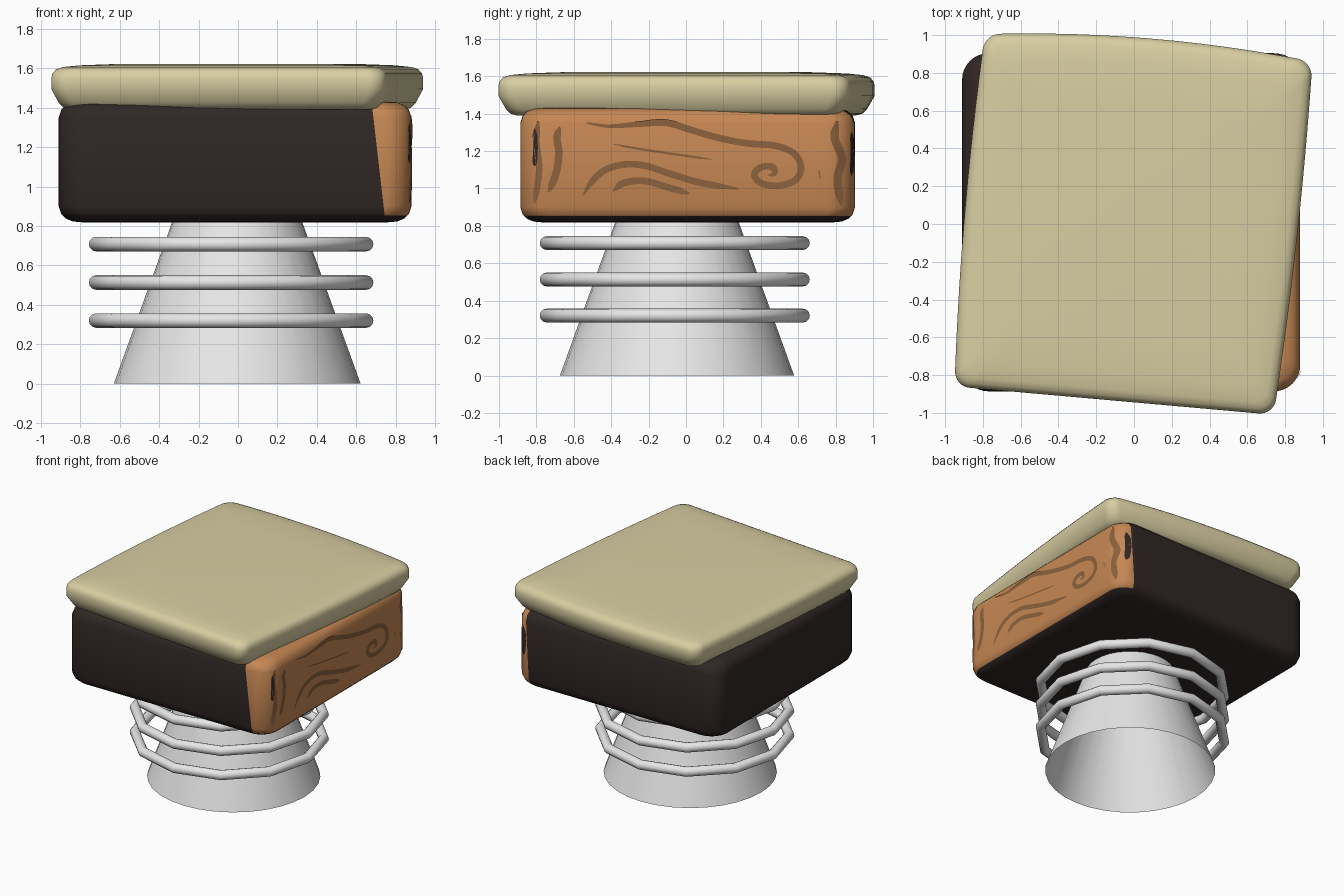
import bpy, bmesh, math
from mathutils import Vector

if "Cube" in bpy.data.objects:
    bpy.data.objects.remove(bpy.data.objects["Cube"])


def material(name, rgb):
    m = bpy.data.materials.new(name)
    m.diffuse_color = (*rgb, 1)
    m.use_nodes = True
    m.node_tree.nodes["Principled BSDF"].inputs["Base Color"].default_value = m.diffuse_color
    return m


CREAM = material("cream", (0.69, 0.62, 0.36))
DARK = material("dark brown", (0.029, 0.02, 0.018))
WOOD = material("orange wood", (0.57, 0.245, 0.088))
GRAIN = material("wood grain brown", (0.265, 0.122, 0.046))
GREY = material("light grey", (0.8, 0.8, 0.8))


def finish(name, bm, mats, angle=40):
    me = bpy.data.meshes.new(name)
    bm.to_mesh(me)
    bm.free()
    for m in mats:
        me.materials.append(m)
    ob = bpy.data.objects.new(name, me)
    bpy.context.collection.objects.link(ob)
    bpy.ops.object.select_all(action='DESELECT')
    ob.select_set(True)
    bpy.context.view_layer.objects.active = ob
    bpy.ops.object.shade_smooth_by_angle(angle=math.radians(angle))
    return ob


def rounded_outline(corners, r, bulges):
    """Counter-clockwise quad outline with rounded corners and bulging edges."""
    edges = []
    for i in range(4):
        a, b = Vector(corners[i]), Vector(corners[(i + 1) % 4])
        d = b - a
        n = Vector((d.y, -d.x)).normalized()
        t0 = r / d.length
        ts = [t0 + (1 - 2 * t0) * k / 12 for k in range(13)]
        edges.append([a + d * t + n * bulges[i] * 4 * t * (1 - t) for t in ts])
    pts = []
    for i in range(4):
        pts += edges[i]
        a, c, b = edges[i][-1], Vector(corners[(i + 1) % 4]), edges[(i + 1) % 4][0]
        for k in range(1, 8):
            t = k / 8
            w = (1 - t) ** 2, 1.414 * t * (1 - t), t * t
            pts.append((a * w[0] + c * w[1] + b * w[2]) / sum(w))
    return pts


def loft(outline, centre, levels):
    """Stack scaled copies of an outline; levels are (scale, z)."""
    bm = bmesh.new()
    c = Vector(centre)
    rings = [[bm.verts.new((*(c + (p - c) * s), z)) for p in outline] for s, z in levels]
    n = len(outline)
    for lo, hi in zip(rings, rings[1:]):
        for i in range(n):
            bm.faces.new((lo[i], lo[(i + 1) % n], hi[(i + 1) % n], hi[i]))
    bm.faces.new(rings[0][::-1])
    bm.faces.new(rings[-1])
    return bm


# Cushion: twisted soft slab
quad = [(-0.95, -0.86), (0.74, -1.01), (0.945, 0.86), (-0.79, 1.005)]
bm = loft(rounded_outline(quad, 0.08, (0, 0.02, 0.05, 0.025)), (0, 0),
          [(0.9, 1.39), (0.935, 1.4), (0.96, 1.425), (1, 1.495), (1, 1.55), (0.993, 1.575),
           (0.975, 1.594), (0.94, 1.606), (0.85, 1.615), (0.65, 1.622)])
finish("cushion", bm, [CREAM])

# Box body: dark, with the right side and its corners in wood
CX, CY, HALF, R = -0.015, 0.009, 0.895, 0.14
quad = [(CX - HALF, CY - HALF), (CX + HALF, CY - HALF), (CX + HALF, CY + HALF), (CX - HALF, CY + HALF)]
bm = loft(rounded_outline(quad, R, (0, 0, 0, 0)), (CX, CY),
          [(0.86, 0.818), (0.92, 0.823), (0.96, 0.838), (0.985, 0.86), (1, 0.9), (1, 1.35),
           (0.985, 1.39), (0.96, 1.412), (0.92, 1.427), (0.86, 1.432)])
front_cut = (Vector((0.71, 0, 1.15)), Vector((1, 0, 0.115)))
back_cut = (Vector((0.77, 0, 1.15)), Vector((1, 0, -0.06)))
for co, no in (front_cut, back_cut, (Vector((0, 0, 0.852)), Vector((0, 0, 1)))):
    bmesh.ops.bisect_plane(bm, geom=bm.verts[:] + bm.edges[:] + bm.faces[:], plane_co=co, plane_no=no)
for f in bm.faces:
    c = f.calc_center_median()
    co, no = front_cut if c.y < 0.3 else back_cut
    f.material_index = int(c.z > 0.852 and (c - co).dot(no) > 0)
finish("box_body", bm, [DARK, WOOD])


# Wood grain: thin ribbons following the right side, points are (y, z)
def side_x(y):
    d = max(0, abs(y - CY) - (HALF - R))
    return CX + HALF - R + math.sqrt(max(0, R * R - d * d)) + 0.005


def ribbon(name, pts, width, mat=GRAIN):
    p = [Vector(q) for q in pts]
    p = [2 * p[0] - p[1]] + p + [2 * p[-1] - p[-2]]
    path = []
    for i in range(1, len(p) - 2):
        for k in range(6):
            t = k / 6
            path.append(0.5 * (2 * p[i] + (p[i + 1] - p[i - 1]) * t
                        + (2 * p[i - 1] - 5 * p[i] + 4 * p[i + 1] - p[i + 2]) * t ** 2
                        + (3 * p[i] - p[i - 1] - 3 * p[i + 1] + p[i + 2]) * t ** 3))
    path.append(p[-2])
    bm = bmesh.new()
    rows, n = [], len(path) - 1
    for i, q in enumerate(path):
        d = (path[min(i + 1, n)] - path[max(i - 1, 0)]).normalized()
        w = width / 2 * min(1, 0.25 + 5 * i / n, 0.25 + 8 * (n - i) / n)
        s = Vector((-d.y, d.x)) * w
        rows.append([bm.verts.new((side_x(v.x), v.x, v.y)) for v in (q - s, q + s)])
    for a, b in zip(rows, rows[1:]):
        bm.faces.new((a[0], b[0], b[1], a[1]))
    finish(name, bm, [mat])


ribbon("grain_scroll", [(-0.53, 1.35), (-0.41, 1.333), (-0.25, 1.344), (-0.11, 1.352), (0.02, 1.315),
                        (0.16, 1.274), (0.32, 1.242), (0.48, 1.228), (0.58, 1.185), (0.615, 1.11),
                        (0.585, 1.045), (0.5, 1.015), (0.41, 1.025), (0.365, 1.07), (0.4, 1.113),
                        (0.46, 1.115), (0.475, 1.08), (0.44, 1.07)], 0.036)
ribbon("grain_middle", [(-0.55, 0.965), (-0.5, 1.04), (-0.43, 1.1), (-0.33, 1.128), (-0.22, 1.122),
                        (-0.09, 1.08), (0.08, 1.03), (0.28, 0.998)], 0.036)
ribbon("grain_lower", [(-0.39, 0.985), (-0.33, 1.03), (-0.22, 1.04), (-0.11, 1.01), (0.02, 0.972)], 0.036)
ribbon("grain_left", [(-0.675, 1.33), (-0.69, 1.27), (-0.68, 1.19), (-0.695, 1.08), (-0.735, 0.98)], 0.04)
ribbon("grain_thin", [(-0.39, 1.237), (-0.24, 1.21), (-0.06, 1.183), (0.14, 1.155)], 0.012)
ribbon("grain_speck", [(0.71, 1.1), (0.717, 1.05)], 0.008)
ribbon("grain_back_edge", [(0.81, 1.36), (0.795, 1.27), (0.835, 1.16), (0.81, 1.05), (0.83, 0.91)], 0.045)
ribbon("grain_front_edge", [(-0.79, 1.36), (-0.8, 1.25), (-0.785, 1.1), (-0.81, 0.92)], 0.035)
ribbon("dark_chip_front", [(-0.81, 1.32), (-0.805, 1.22), (-0.81, 1.12)], 0.025, DARK)
ribbon("dark_chip_back", [(0.885, 1.3), (0.89, 1.2), (0.885, 1.07)], 0.02, DARK)

# Pedestal: open tapering cone
bpy.ops.mesh.primitive_cone_add(vertices=32, radius1=0.626, radius2=0.283, depth=0.95,
                                end_fill_type='NOTHING', location=(-0.004, -0.048, 0.475))
cone = bpy.context.object
cone.name = "pedestal"
cone.data.materials.append(GREY)
bpy.ops.object.shade_smooth_by_angle(angle=math.radians(40))

# Three twelve-sided rings around the pedestal
for i, z in enumerate((0.32, 0.513, 0.708)):
    bpy.ops.mesh.primitive_torus_add(major_segments=12, minor_segments=12, major_radius=0.685,
                                     minor_radius=0.037, location=(-0.035, -0.06, z))
    ring = bpy.context.object
    ring.name = f"ring_{i + 1}"
    ring.data.materials.append(GREY)
    bpy.ops.object.shade_smooth_by_angle(angle=math.radians(40))
